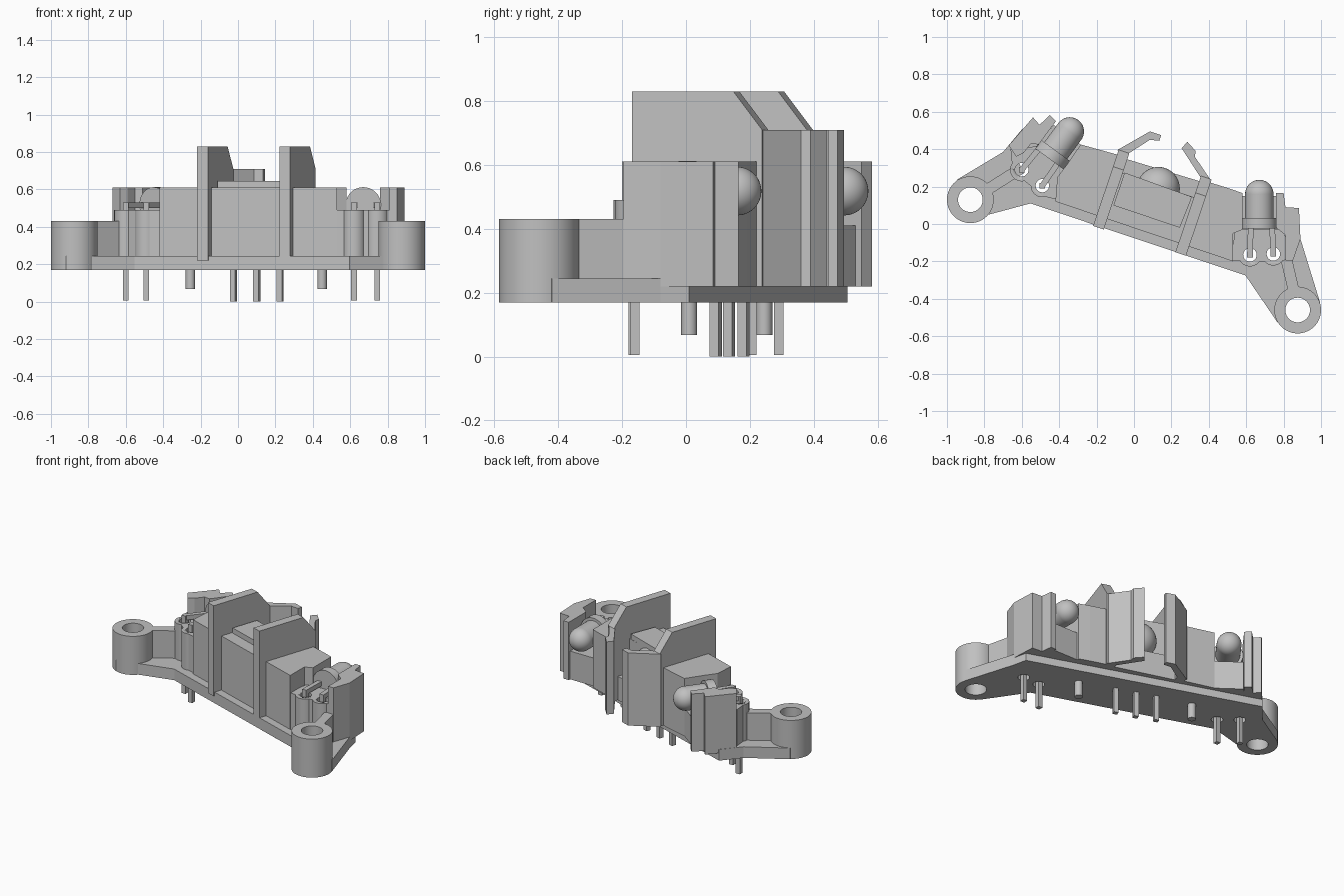
import bpy, bmesh
from math import pi, cos, sin
from mathutils import Vector, Matrix

cube = bpy.data.objects.get("Cube")
if cube:
    bpy.data.objects.remove(cube, do_unlink=True)

grey = bpy.data.materials.new("plain grey")
grey.use_nodes = True
grey.diffuse_color = (0.53, 0.53, 0.53, 1)
grey.node_tree.nodes["Principled BSDF"].inputs["Base Color"].default_value = grey.diffuse_color


def finish(name, bm, smooth=False):
    bmesh.ops.recalc_face_normals(bm, faces=bm.faces)
    mesh = bpy.data.meshes.new(name)
    bm.to_mesh(mesh)
    bm.free()
    mesh.materials.append(grey)
    ob = bpy.data.objects.new(name, mesh)
    bpy.context.collection.objects.link(ob)
    if smooth:
        activate(ob)
        bpy.ops.object.shade_smooth_by_angle()
    return ob


def activate(ob):
    bpy.ops.object.select_all(action='DESELECT')
    ob.select_set(True)
    bpy.context.view_layer.objects.active = ob


def sweep(name, points, offset):
    """Extrude a flat outline along an offset."""
    bm = bmesh.new()
    face = bm.faces.new([bm.verts.new(p) for p in points])
    new = bmesh.ops.extrude_face_region(bm, geom=[face])["geom"]
    bmesh.ops.translate(bm, vec=offset, verts=[v for v in new if isinstance(v, bmesh.types.BMVert)])
    return finish(name, bm)


def prism(name, outline, low, high):
    return sweep(name, [(x, y, low) for x, y in outline], (0, 0, high - low))


def strip(name, a, b, width, low, high):
    """Straight upright bar between two plan points."""
    a, b = Vector(a), Vector(b)
    d = (b - a).normalized() * width / 2
    n = Vector((-d.y, d.x))
    return prism(name, [a + n, a - n, b - n, b + n], low, high)


def rod(name, a, b, radius, sides=40):
    a, b = Vector(a), Vector(b)
    d = b - a
    bm = bmesh.new()
    bmesh.ops.create_cone(bm, cap_ends=True, segments=sides, radius1=radius, radius2=radius, depth=d.length,
                          matrix=Matrix.Translation((a + b) / 2) @ d.to_track_quat('Z', 'Y').to_matrix().to_4x4())
    return finish(name, bm, True)


def ball(name, centre, radius):
    bm = bmesh.new()
    bmesh.ops.create_uvsphere(bm, u_segments=40, v_segments=24, radius=radius, matrix=Matrix.Translation(centre))
    return finish(name, bm, True)


def drill(ob, cutters):
    activate(ob)
    for cutter in cutters:
        mod = ob.modifiers.new("hole", 'BOOLEAN')
        mod.operation = 'DIFFERENCE'
        mod.object = cutter
        bpy.ops.object.modifier_apply(modifier=mod.name)


BASE, FLOOR, LEDGE, TOP = 0.17, 0.22, 0.49, 0.61

# Base plate with the two mounting arms
base = prism("base_plate", [(-0.945, 0.238), (-0.70, 0.385), (-0.60, 0.505), (0.87, 0.01), (0.89, -0.08),
                            (0.995, -0.42), (0.77, -0.53), (0.596, -0.275), (-0.553, 0.11), (-0.92, 0.012)],
             BASE, 0.245)

# Mounting ears and their stiffening ribs
ears = {"right": (-0.875, 0.13), "left": (0.875, -0.46)}
ear_holes = []
for side, (x, y) in ears.items():
    hole = rod(side + "_ear_cutter", (x, y, 0), (x, y, 1), 0.066)
    ear = rod(side + "_ear", (x, y, BASE), (x, y, 0.43), 0.125, 56)
    drill(ear, [hole])
    activate(ear)
    bpy.ops.object.shade_smooth_by_angle()
    ear_holes.append(hole)
strip("right_ear_rib", (-0.79, 0.18), (-0.60, 0.30), 0.06, FLOOR, 0.43)
strip("left_ear_rib", (0.855, -0.36), (0.81, -0.17), 0.06, FLOOR, 0.43)

# Main housing, notched at the back for the sensor lens
prism("main_housing", [(-0.42, 0.12), (0.53, -0.20), (0.53, -0.05), (0.58, -0.03), (0.58, 0.165), (0.51, 0.19),
                       (0.38, 0.23), (0.33, 0.14), (-0.07, 0.275), (-0.05, 0.36),
                       (-0.285, 0.425), (-0.36, 0.316), (-0.41, 0.25)], FLOOR, TOP)
prism("lens_shelf", [(0.38, 0.22), (0.33, 0.13), (-0.07, 0.26), (-0.05, 0.35)], FLOOR, 0.38)

# Outer lamp walls
prism("right_lamp_wall", [(-0.67, 0.42), (-0.54, 0.57), (-0.505, 0.53), (-0.45, 0.583), (-0.417, 0.55),
                          (-0.51, 0.425), (-0.55, 0.43), (-0.59, 0.38), (-0.63, 0.36)], FLOOR, TOP)
prism("left_lamp_wall", [(0.76, -0.02), (0.76, 0.165), (0.80, 0.165), (0.81, 0.09), (0.882, 0.085),
                         (0.89, -0.08), (0.85, -0.195), (0.81, -0.195), (0.81, -0.06)], FLOOR, TOP)

# Channel floors below the lamps
prism("right_lamp_floor", [(-0.52, 0.42), (-0.43, 0.53), (-0.28, 0.42), (-0.37, 0.30)], FLOOR, 0.41)
prism("left_lamp_floor", [(0.57, -0.03), (0.57, 0.15), (0.77, 0.15), (0.77, -0.03)], FLOOR, 0.41)

# Lead platforms
platforms = [
    prism("right_lead_platform", [(-0.66, 0.40), (-0.65, 0.30), (-0.59, 0.235), (-0.49, 0.15), (-0.41, 0.13),
                                  (-0.37, 0.30), (-0.51, 0.42), (-0.60, 0.40)], FLOOR, LEDGE),
    prism("left_lead_platform", [(0.52, -0.195), (0.62, -0.20), (0.745, -0.20), (0.84, -0.19),
                                 (0.80, -0.03), (0.54, -0.03)], FLOOR, LEDGE)]

# Lamps: domed body, flange, bosses and bent leads
lamps = {"right": ((-0.435, 0.37), 0.937, [(-0.60, 0.29), (-0.49, 0.205)], platforms[0]),
         "left": ((0.67, 0.005), pi / 2, [(0.62, -0.165), (0.745, -0.16)], platforms[1])}
lead_holes = []
for side, ((x, y), angle, leads, platform) in lamps.items():
    z = 0.518
    along = Vector((cos(angle), sin(angle), 0))
    centre = Vector((x, y, z))
    rod(side + "_lamp_flange", centre - along * 0.028, centre + along * 0.028, 0.094)
    rod(side + "_lamp_body", centre, centre + along * 0.155, 0.076)
    ball(side + "_lamp_dome", centre + along * 0.155, 0.076)
    cutters, bosses = [], []
    for i, (px, py) in enumerate(leads):
        cutters.append(rod("lead_cutter", (px, py, 0.1), (px, py, 0.9), 0.036, 24))
        bosses.append(rod(f"{side}_lead_boss_{i + 1}", (px, py, FLOOR), (px, py, LEDGE), 0.062))
        # each lead runs down its hole, and across to the flange
        strip(f"{side}_lead_down_{i + 1}", (px - 0.015, py), (px + 0.015, py), 0.03, 0.005, 0.53)
        across = Vector((-along.y, along.x))
        reach = (Vector((px, py)) - Vector((x, y))).dot(across)
        end = Vector((x, y)) + across * reach * 0.9
        strip(f"{side}_lead_across_{i + 1}", (px, py), end, 0.03, 0.50, 0.53)
    for ob in bosses + [platform]:
        drill(ob, cutters)
    lead_holes += cutters
drill(base, ear_holes + lead_holes)

# Tall side fins with sloped rear corners
for side, x, y in (("right", -0.19, -0.02), ("left", 0.25, -0.16)):
    along, across = Vector((0.317, 0.948, 0)), Vector((0.948, -0.317, 0))
    start = Vector((x, y, 0)) - across * 0.03
    profile = [(0, FLOOR), (0, 0.83), (0.335, 0.83), (0.43, 0.71), (0.43, FLOOR)]
    sweep(side + "_fin", [start + along * s + Vector((0, 0, z)) for s, z in profile], across * 0.06)

# Bent light baffles behind the fins
prism("right_baffle", [(-0.09, 0.395), (0.085, 0.495), (0.145, 0.475), (0.135, 0.445), (0.085, 0.45),
                       (-0.04, 0.37)], FLOOR, 0.71)
prism("left_baffle", [(0.355, 0.25), (0.255, 0.405), (0.285, 0.44), (0.33, 0.39), (0.325, 0.36),
                      (0.41, 0.235)], FLOOR, 0.71)

# Central sensor with lens and three leads
prism("sensor_block", [(-0.05, 0.275), (0.31, 0.145), (0.245, -0.02), (-0.11, 0.10)], FLOOR, 0.645)
ball("sensor_lens", (0.13, 0.19, 0.50), 0.115)
for i, (x, y) in enumerate([(-0.025, 0.18), (0.10, 0.135), (0.225, 0.093)]):
    strip(f"sensor_lead_{i + 1}", (x - 0.014, y + 0.005), (x + 0.014, y - 0.005), 0.03, 0, 0.2)

# Locating pegs under the base
for side, x, y in (("right", -0.255, 0.245), ("left", 0.45, 0.01)):
    rod(side + "_locating_peg", (x, y, 0.068), (x, y, 0.2), 0.025, 24)

for cutter in ear_holes + lead_holes:
    bpy.data.objects.remove(cutter, do_unlink=True)
